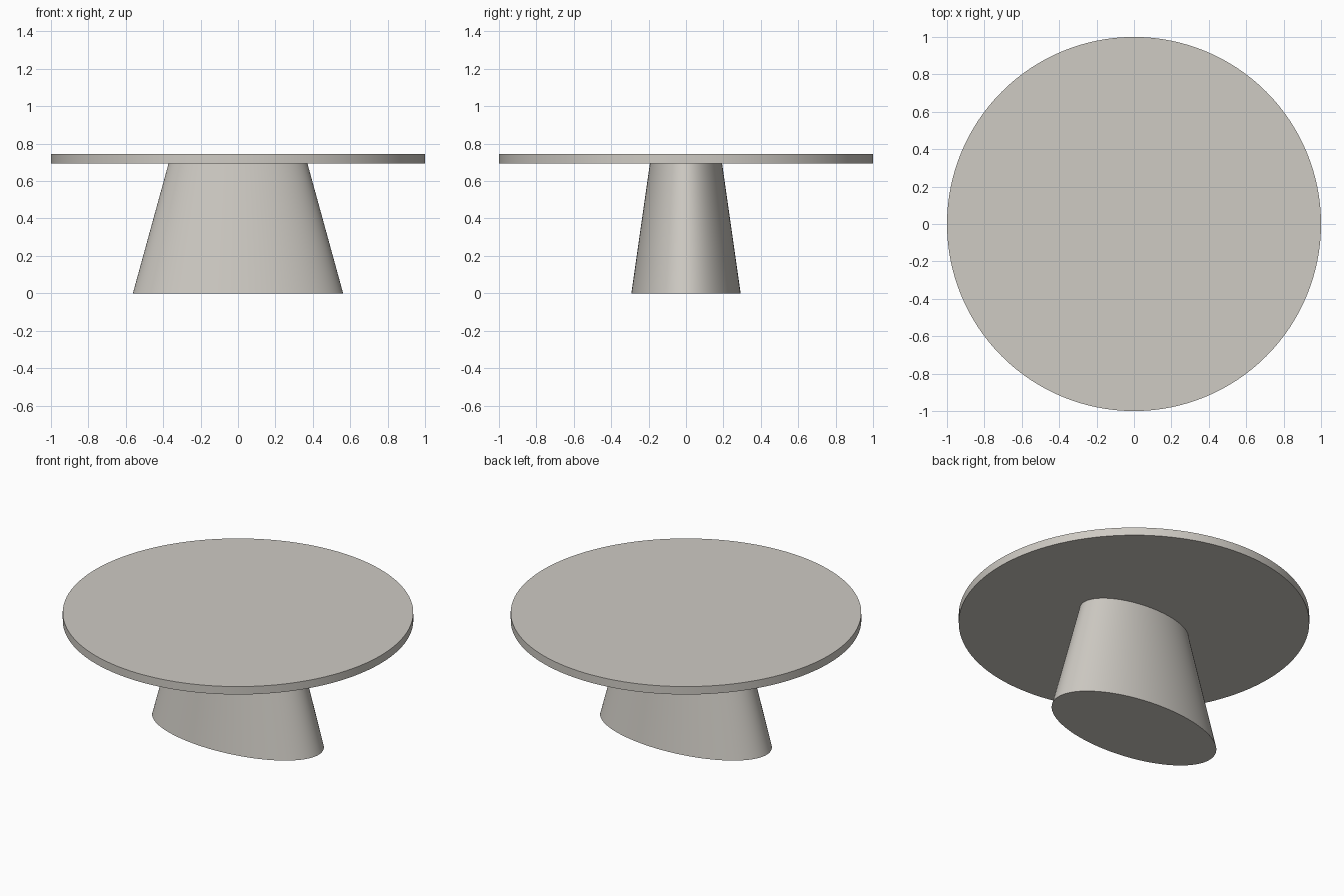
import bpy, math

if "Cube" in bpy.data.objects:
    bpy.data.objects.remove(bpy.data.objects["Cube"])

stone = bpy.data.materials.new("warm light grey")
stone.diffuse_color = (0.62, 0.595, 0.55, 1)
stone.use_nodes = True
stone.node_tree.nodes["Principled BSDF"].inputs["Base Color"].default_value = stone.diffuse_color


def tapered(name, r_low, r_high, z0, z1, y_scale=1.0):
    """Upright round or elliptical block with capped ends."""
    bpy.ops.mesh.primitive_cone_add(vertices=128, radius1=r_low, radius2=r_high,
                                    depth=z1 - z0, location=(0, 0, (z0 + z1) / 2))
    ob = bpy.context.object
    ob.name = name
    ob.scale.y = y_scale
    bpy.ops.object.transform_apply(location=False, rotation=False, scale=True)
    ob.data.materials.append(stone)
    bpy.ops.object.shade_smooth_by_angle(angle=math.radians(30))
    return ob


# Elliptical pedestal, narrowing upward
tapered("pedestal", 0.562, 0.371, 0.0, 0.695, 0.292 / 0.562)

# Thin round top
tapered("table_top", 1.0, 1.0, 0.695, 0.745)
